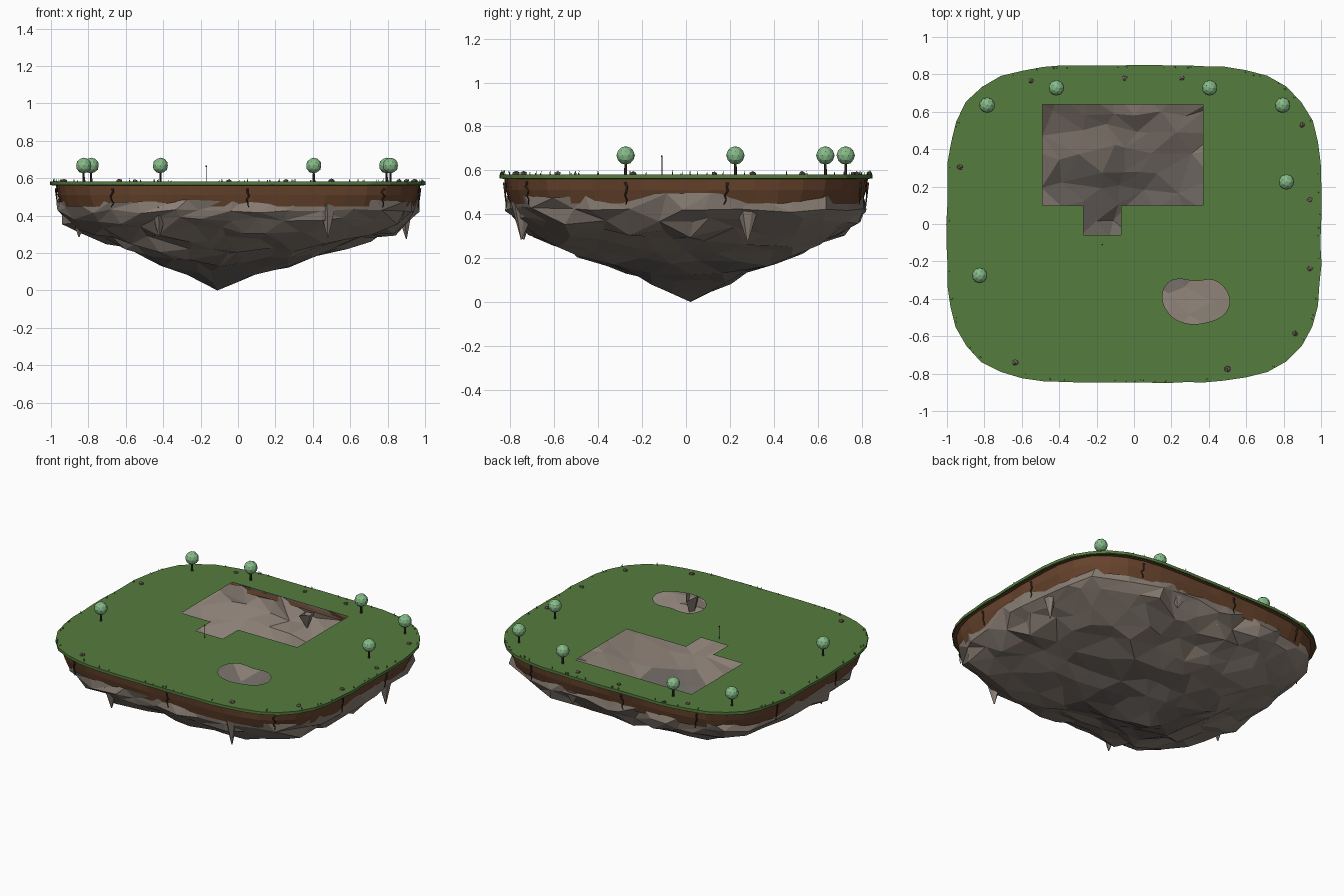
import bpy, bmesh, random
from math import sin, cos, tau, pi
from mathutils import Vector, Matrix
from mathutils.geometry import delaunay_2d_cdt

random.seed(5)
cube = bpy.data.objects.get("Cube")
if cube:
    bpy.data.objects.remove(cube)

TOP = 0.582      # height of the lawn
SEGMENTS = 60


def material(name, r, g, b):
    m = bpy.data.materials.new(name)
    m.use_nodes = True
    m.diffuse_color = (r, g, b, 1)
    shader = m.node_tree.nodes["Principled BSDF"]
    shader.inputs["Base Color"].default_value = (r, g, b, 1)
    shader.inputs["Roughness"].default_value = 0.9
    return m


grass = material("grass green", 0.09, 0.2, 0.047)
soil = material("soil brown", 0.138, 0.058, 0.026)
rock = material("rock grey", 0.25, 0.207, 0.174)
deep_rock = material("deep rock grey", 0.155, 0.135, 0.122)
pebble = material("pebble brown", 0.16, 0.12, 0.1)
leaf = material("leaf green", 0.24, 0.5, 0.25)
bark = material("dark bark", 0.045, 0.028, 0.018)


def link(name, data, *mats):
    for mat in mats:
        data.materials.append(mat)
    ob = bpy.data.objects.new(name, data)
    bpy.context.scene.collection.objects.link(ob)
    return ob


def finish(name, bm, *mats):
    me = bpy.data.meshes.new(name)
    bm.to_mesh(me)
    bm.free()
    return link(name, me, *mats)


def rim(angle, scale=1.0):
    """Point on the rounded-square island outline."""
    c, s = cos(angle), sin(angle)
    r = scale / (abs(c) ** 4 + abs(s / 0.85) ** 4) ** 0.25
    return Vector((r * c, r * s, 0))


def jitter(amount):
    return random.uniform(-amount, amount)


def wall(name, rings, mat):
    """Closed band of quads joining rings listed from top to bottom."""
    bm = bmesh.new()
    rows = [[bm.verts.new(p) for p in ring] for ring in rings]
    for a, b in zip(rows, rows[1:]):
        for i in range(len(a)):
            j = (i + 1) % len(a)
            bm.faces.new((a[j], a[i], b[i], b[j]))
    finish(name, bm, mat)


def cone(bm, base, height, r1, r2, sides):
    """Upright cone standing on base; a negative height hangs down."""
    at = Matrix.Translation(Vector(base) + Vector((0, 0, height / 2)))
    if height < 0:
        at = at @ Matrix.Rotation(pi, 4, "X")
    return bmesh.ops.create_cone(bm, cap_ends=height > 0, segments=sides, radius1=r1,
                                 radius2=r2, depth=abs(height), matrix=at)["verts"]


# Lawn: a thin filled outline with openings for the building and the pond
house = [(-.49, .10), (-.27, .10), (-.27, -.06), (-.07, -.06),
         (-.07, .10), (.37, .10), (.37, .64), (-.49, .64)]
pond = [(.145, -.38), (.18, -.305), (.25, -.29), (.33, -.31), (.42, -.29), (.49, -.34),
        (.52, -.42), (.48, -.495), (.40, -.525), (.31, -.54), (.22, -.515), (.165, -.455)]
edge = [rim(tau * i / SEGMENTS, 1 + jitter(.004)) for i in range(SEGMENTS)]
curve = bpy.data.curves.new("lawn_outline", "CURVE")
curve.dimensions = "2D"
curve.fill_mode = "BOTH"
for loop, kind in ((edge, "POLY"), (house, "POLY"), (pond, "NURBS")):
    spline = curve.splines.new(kind)
    spline.points.add(len(loop) - 1)
    spline.order_u = 3
    spline.resolution_u = 4
    spline.use_cyclic_u = True
    for p, co in zip(spline.points, loop):
        p.co = (co[0], co[1], 0, 1)
outline = bpy.data.objects.new("lawn_outline", curve)
bpy.context.scene.collection.objects.link(outline)
bpy.context.view_layer.update()
mesh = bpy.data.meshes.new_from_object(
    outline.evaluated_get(bpy.context.evaluated_depsgraph_get()))
bpy.data.objects.remove(outline)
mesh.materials.clear()
lawn = link("lawn", mesh, grass)
lawn.location.z = TOP
wall("lawn_edge", [[p + Vector((0, 0, z)) for p in edge] for z in (TOP, .563)], grass)

# Soil skirt under the lawn
wall("soil_skirt", [[rim(tau * i / SEGMENTS, scale + jitter(.004)) + Vector((0, 0, z))
                     for i in range(SEGMENTS)]
                    for scale, z in ((.995, .563), (.972, .561), (.965, .51), (.945, .45))], soil)

# Faceted rock bowl: scattered rings joined by triangulation, darker towards the tip
profile = [(0, 0, 0), (.1, .045, .008), (.21, .092, .014), (.33, .138, .018), (.46, .185, .022),
           (.59, .228, .026), (.71, .272, .028), (.82, .32, .028), (.91, .372, .022),
           (.955, .425, .018), (.955, .485, .014)]
flat, solid = [], []
for k, (scale, z, rough) in enumerate(profile):
    count = max(1, min(5 * k, 36))
    turn = random.random()
    for i in range(count):
        angle = tau * (i + turn + jitter(.35)) / count
        flat.append(Vector((k * cos(angle), k * sin(angle))))
        size = min(scale + jitter(rough * 1.3), .972)
        p = rim(angle, size) + Vector((-.11, .02, 0)) * (1 - scale) ** 1.3
        p.z = z + jitter(rough)
        solid.append(p)
result = delaunay_2d_cdt(flat, [], [], 0, 1e-5)
bm = bmesh.new()
verts = [bm.verts.new(solid[ids[0]]) for ids in result[3]]
for tri in result[2]:
    face = bm.faces.new([verts[i] for i in reversed(tri)])
    face.material_index = int(face.calc_center_median().z < .17)
finish("rock_bowl", bm, rock, deep_rock)

# Hanging rock spikes: place and length
bm = bmesh.new()
for x, y, length in ((-.42, -.74, .17), (.48, -.75, .17), (.9, .28, .18),
                     (-.85, -.22, .17), (-.02, .76, .1), (.3, .77, .1)):
    for v in cone(bm, (x, y, .455), -length, .055, .003, 6):
        if v.co.z > .45:
            v.co += Vector((jitter(.015), jitter(.015), jitter(.02)))
finish("rock_spikes", bm, rock)

# Roots trailing down the soil
roots = bpy.data.curves.new("roots", "CURVE")
roots.dimensions = "3D"
roots.bevel_depth = 0.005
roots.bevel_resolution = 1
for x, y in ((-.7, -.8), (.05, -.8), (.75, -.7), (.95, -.27), (.95, .18), (.6, .8),
             (-.1, .8), (-.6, .75), (-.95, .4), (-.95, -.2)):
    angle = Vector((1, 0)).angle_signed(Vector((x, y))) * -1
    spline = roots.splines.new("POLY")
    spline.points.add(5)
    for i, p in enumerate(spline.points):
        co = rim(angle + jitter(.01), .975 - .002 * i)
        p.co = (co.x, co.y, .545 - .02 * i, 1)
        p.radius = 1.2 - .15 * i
link("roots", roots, bark)

# Trees
crowns, trunks = bmesh.new(), bmesh.new()
for x, y in ((-.785, .635), (-.415, .728), (.405, .728), (.795, .635), (.815, .225), (-.825, -.275)):
    cone(trunks, (x, y, TOP - .005), .06, .007, .006, 6)
    bmesh.ops.create_icosphere(crowns, subdivisions=2, radius=.042,
                               matrix=Matrix.Translation((x, y, .668)))
finish("tree_crowns", crowns, leaf)
finish("tree_trunks", trunks, bark)

# Pebbles along the edge
bm = bmesh.new()
for x, y in ((-.55, .765), (-.05, .78), (.255, .78), (.9, .53), (.94, .13), (.94, -.24),
             (.86, -.585), (.5, -.775), (-.635, -.74), (-.93, .305)):
    at = Matrix.Translation((x, y, TOP + .003)) @ Matrix.Diagonal((1.1, 1, .7, 1))
    made = bmesh.ops.create_icosphere(bm, subdivisions=1, radius=random.uniform(.013, .018), matrix=at)
    for v in made["verts"]:
        v.co += Vector((jitter(.002), jitter(.002), jitter(.002)))
finish("pebbles", bm, pebble)

# Grass tufts round the rim
bm = bmesh.new()
for i in range(60):
    centre = rim(random.uniform(0, tau), random.uniform(.982, .992))
    for k in range(3):
        spot = centre + Vector((jitter(.005), jitter(.005), TOP - .002))
        tuft = cone(bm, spot, random.uniform(.01, .022), .002, 0, 3)
        lean = Vector((jitter(.003), jitter(.003), 0))
        for v in tuft:
            if v.co.z > TOP + .002:
                v.co += lean
finish("grass_tufts", bm, grass)

# Thin marker post by the entrance
bm = bmesh.new()
cone(bm, (-.17, -.11, TOP - .005), .088, .002, .002, 6)
cone(bm, (-.17, -.11, TOP + .078), .008, .004, .004, 6)
finish("marker_post", bm, bark)
